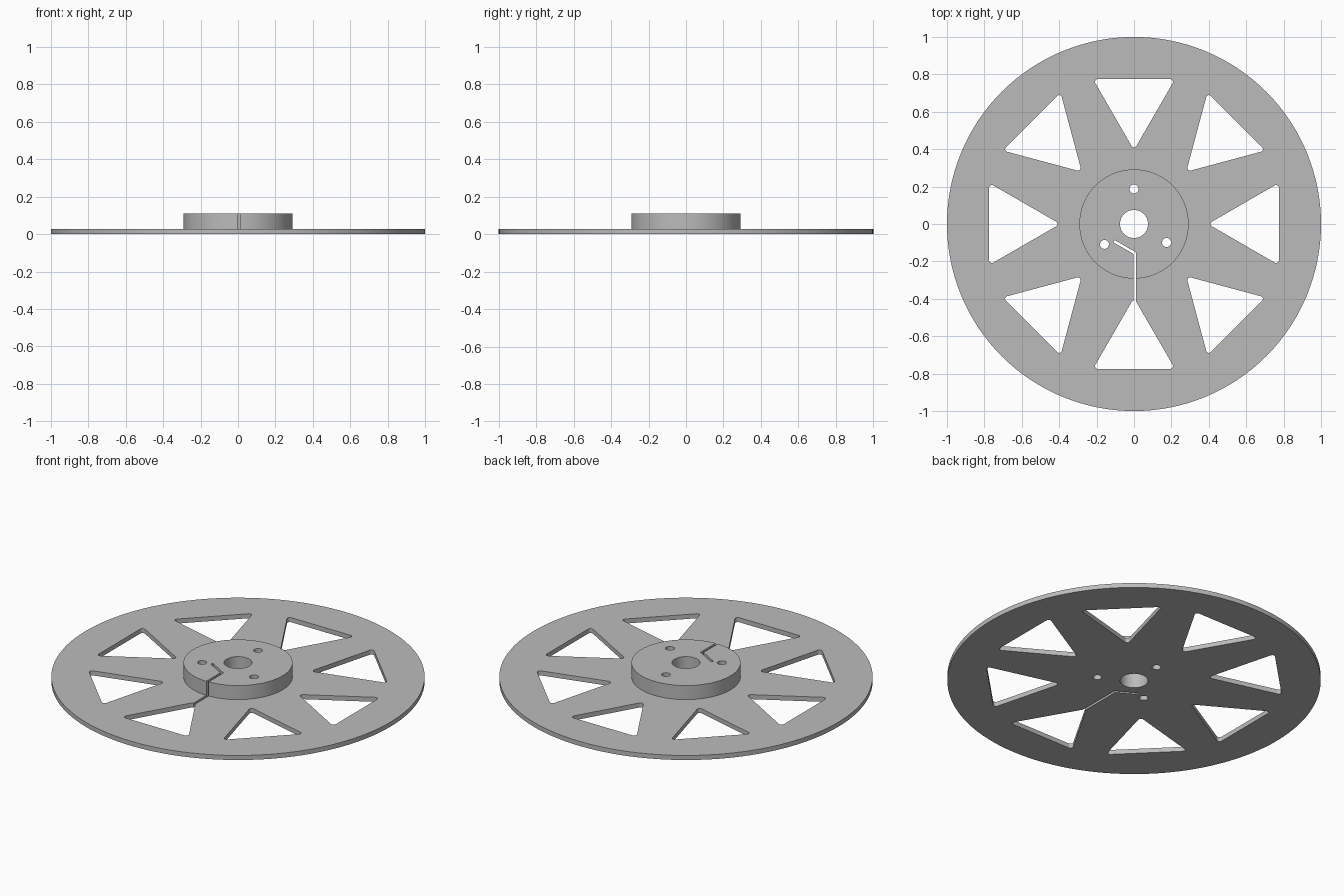
import bpy, bmesh
from math import sin, cos, pi, radians

if "Cube" in bpy.data.objects:
    bpy.data.objects.remove(bpy.data.objects["Cube"], do_unlink=True)

PLATE_TOP, HUB_TOP = 0.027, 0.11

grey = bpy.data.materials.new("light grey")
grey.use_nodes = True
grey.diffuse_color = (0.5, 0.5, 0.5, 1)
grey.node_tree.nodes["Principled BSDF"].inputs["Base Color"].default_value = (0.5, 0.5, 0.5, 1)


def circle(radius, sides, cx=0, cy=0):
    return [(cx + radius * cos(2 * pi * i / sides), cy + radius * sin(2 * pi * i / sides))
            for i in range(sides)]


def rounded_triangle(turn, inner=0.395, outer=0.775, r=0.015, steps=6):
    """Equilateral window pointing at the axle, with rounded corners."""
    half = (outer - inner) / 3 ** 0.5
    corners = [(0, inner + 2 * r, 210), (half - r * 3 ** 0.5, outer - r, -30),
               (-half + r * 3 ** 0.5, outer - r, 90)]
    points = []
    for cx, cy, start in corners:
        for i in range(steps + 1):
            a = radians(start + 120 * i / steps)
            x, y = cx + r * cos(a), cy + r * sin(a)
            points.append((x * cos(turn) - y * sin(turn), x * sin(turn) + y * cos(turn)))
    return points


def prisms(name, outlines, low, high):
    """One object made of vertical prisms, one per outline."""
    bm = bmesh.new()
    for outline in outlines:
        face = bm.faces.new([bm.verts.new((x, y, low)) for x, y in outline])
        top = bmesh.ops.extrude_face_region(bm, geom=[face])["geom"]
        bmesh.ops.translate(bm, vec=(0, 0, high - low),
                            verts=[v for v in top if isinstance(v, bmesh.types.BMVert)])
    bmesh.ops.recalc_face_normals(bm, faces=bm.faces)
    mesh = bpy.data.meshes.new(name)
    bm.to_mesh(mesh)
    bm.free()
    mesh.materials.append(grey)
    obj = bpy.data.objects.new(name, mesh)
    bpy.context.collection.objects.link(obj)
    return obj


def cut(obj, cutters):
    bpy.ops.object.select_all(action="DESELECT")
    bpy.context.view_layer.objects.active = obj
    obj.select_set(True)
    for cutter in cutters:
        mod = obj.modifiers.new("cut", "BOOLEAN")
        mod.operation, mod.solver, mod.object = "DIFFERENCE", "EXACT", cutter
        bpy.ops.object.modifier_apply(modifier=mod.name)
    bpy.ops.object.shade_smooth_by_angle(angle=radians(30))


# Main parts
wheel_plate = prisms("wheel_plate", [circle(1, 128)], 0, PLATE_TOP)
hub = prisms("hub", [circle(0.292, 96)], PLATE_TOP, HUB_TOP)

# Axle bore and three screw holes
bores = [circle(0.075, 48)]
bores += [circle(0.024, 24, x, y) for x, y in ((0, 0.187), (0.174, -0.099), (-0.158, -0.109))]
bore_cutter = prisms("bore_cutter", bores, -0.1, 0.2)

# Eight windows between the spokes
window_cutter = prisms("window_cutter", [rounded_triangle(i * pi / 4) for i in range(8)], -0.1, 0.2)

# Bent clamping slot running from the hub into the front window
slot = [(-0.003, -0.42), (0.011, -0.42), (0.011, -0.152),
        (-0.103, -0.086), (-0.11, -0.098), (-0.003, -0.16)]
slot_cutter = prisms("slot_cutter", [slot], -0.1, 0.2)

cut(wheel_plate, [bore_cutter, window_cutter, slot_cutter])
cut(hub, [bore_cutter, slot_cutter])
for cutter in (bore_cutter, window_cutter, slot_cutter):
    bpy.data.objects.remove(cutter, do_unlink=True)
